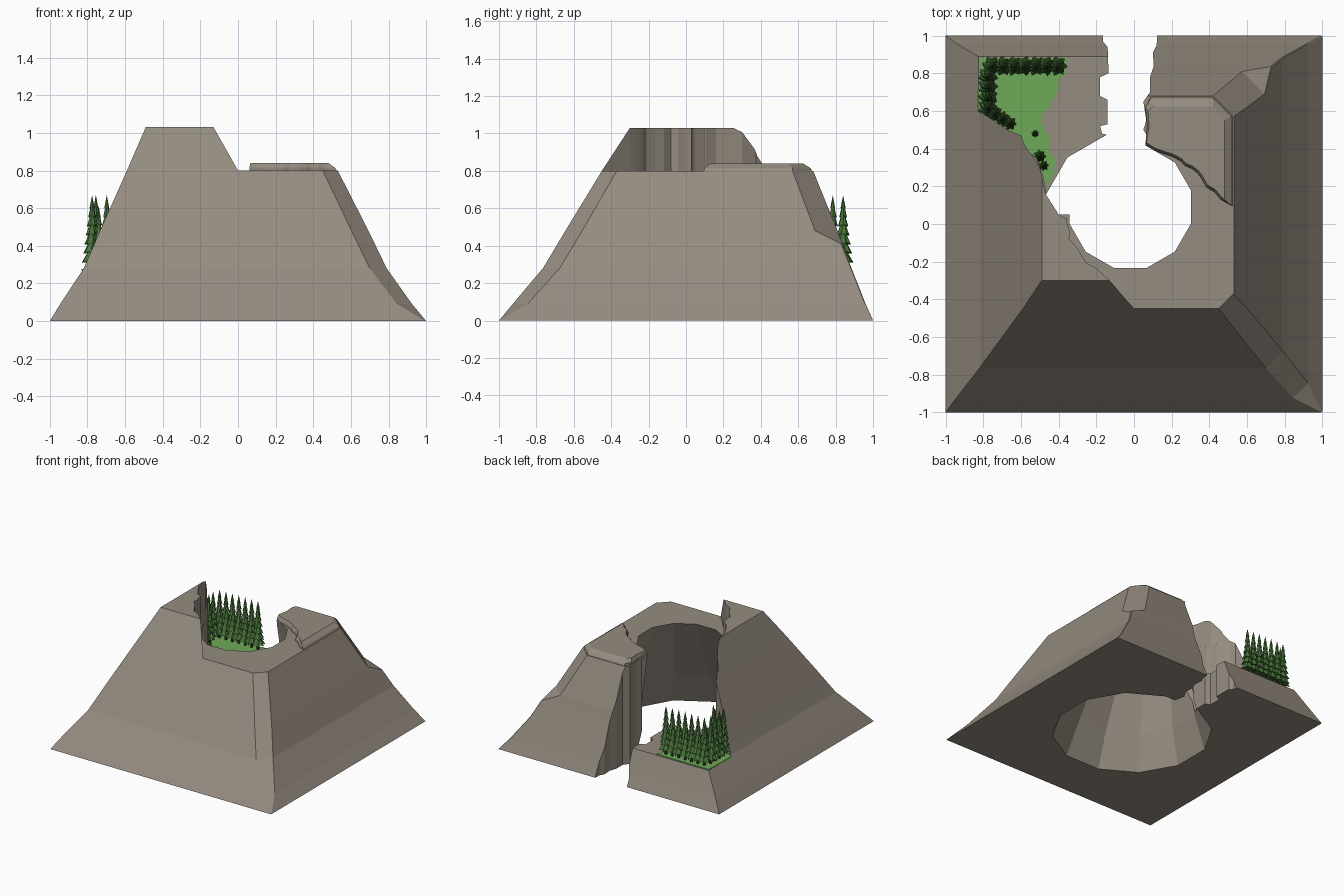
import bpy, bmesh, math, random
from mathutils import Vector

random.seed(4)
if "Cube" in bpy.data.objects:
    bpy.data.objects.remove(bpy.data.objects["Cube"], do_unlink=True)


def material(name, rgb):
    m = bpy.data.materials.new(name)
    m.use_nodes = True
    m.diffuse_color = (*rgb, 1)
    m.node_tree.nodes["Principled BSDF"].inputs["Base Color"].default_value = (*rgb, 1)
    return m


ROCK = material("grey brown rock", (0.30, 0.262, 0.216))
GRASS = material("grass green", (0.155, 0.40, 0.095))
NEEDLE = material("conifer green", (0.07, 0.19, 0.045))
BARK = material("dark bark", (0.05, 0.037, 0.025))


def loft(name, rings, mat):
    """Closed solid through rings that share one point count."""
    bm = bmesh.new()
    loops = [[bm.verts.new(p) for p in ring] for ring in rings]
    for a, b in zip(loops, loops[1:]):
        for i in range(len(a)):
            j = (i + 1) % len(a)
            bm.faces.new((a[i], a[j], b[j], b[i]))
    bm.faces.new(loops[0][::-1])
    bm.faces.new(loops[-1])
    bmesh.ops.triangulate(bm, faces=bm.faces[:])
    bmesh.ops.recalc_face_normals(bm, faces=bm.faces[:])
    me = bpy.data.meshes.new(name)
    bm.to_mesh(me)
    bm.free()
    me.materials.append(mat)
    ob = bpy.data.objects.new(name, me)
    bpy.context.collection.objects.link(ob)
    return ob


def flat(points, z):
    return [(x, y, z) for x, y in points]


def prism(name, points, low, high, mat=ROCK):
    return loft(name, [flat(points, low), flat(points, high)], mat)


def jag(points, steps, amount):
    """Break a polyline into a ragged one."""
    out = []
    for a, b in zip(points, points[1:]):
        a, b = Vector(a), Vector(b)
        side = Vector((a.y - b.y, b.x - a.x)).normalized()
        out.append(tuple(a))
        for k in range(1, steps):
            p = a.lerp(b, k / steps) + side * random.uniform(-amount, amount)
            out.append(tuple(p))
    return out + [tuple(points[-1])]


def carve(target, cutter):
    mod = target.modifiers.new("carve", "BOOLEAN")
    mod.operation, mod.solver, mod.object = "DIFFERENCE", "EXACT", cutter
    cutter.hide_render = True
    bpy.context.view_layer.objects.active = target
    bpy.ops.object.modifier_apply(modifier=mod.name)
    bpy.data.objects.remove(cutter, do_unlink=True)


# Mountain body: left, right, front, back extents and two right-hand chamfers by height
levels = [
    (0.00, -1.00, 1.00, -1.00, 1.00, .004, .004),
    (0.09, -.945, .925, -.925, .96, .08, .004),
    (0.28, -.82, .79, -.765, .885, .09, .004),
    (0.41, -.763, .727, -.687, .835, .09, .006),
    (0.48, -.733, .693, -.645, .81, .09, .12),
    (0.80, -.59, .53, -.45, .68, .08, .11),
    (1.03, -.49, .41, -.30, .58, .08, .10),
]
rings = [flat([(l, f), (r - cf, f), (r, f + cf), (r, b - cb), (r - cb, b), (l, b)], z)
         for z, l, r, f, b, cf, cb in levels]
mountain = loft("mountain", rings, ROCK)

# Crater shaft, narrowing upward
shaft = []
for z, radius, cx, cy in [(-.1, .637, 0, -.03), (.27, .5, 0, 0),
                          (.8, .335, -.02, .09), (1.2, .22, -.03, .15)]:
    angles = [math.radians(15 + 30 * k) for k in range(12)]
    shaft.append([(cx + radius * math.cos(a), cy + radius * math.sin(a), z) for a in angles])
carve(mountain, loft("shaft_cutter", shaft, ROCK))

# Lower plateau on the left side of the peak
peak_edge = jag([(-.13, -.30), (-.25, -.21), (-.345, -.08), (-.36, .03),
                 (-.41, .08), (-.47, .16)], 3, .012)
ledge = [(.087, -.55), (0, -.45)] + peak_edge
ledge += [(-.5, .3), (-.6, .47), (-.83, .6), (-1.1, .75), (-1.1, 1.1), (1.1, 1.1), (1.1, -.55)]
carve(mountain, prism("plateau_cutter", ledge, .80, 1.2))

# Sunken terrace in the back right corner
cliff = jag([(-.83, .6), (-.6, .47), (-.5, .3), (-.47, .16)], 4, .012)
terrace = [(-1.1, .75)] + cliff + [(-.40, .05), (-.2, .05), (0, .1), (0, 1.1), (-1.1, 1.1)]
carve(mountain, prism("terrace_cutter", terrace, .27, 1.3))

# Ragged gully through the back
gully = [(-.04, .2), (.06, .38), (.06, .42), (.075, .46), (.05, .50), (.065, .55), (.05, .65),
         (.085, .70), (.085, .78), (.105, .84), (.10, .91), (.12, .95), (.13, 1.1),
         (-.165, 1.1), (-.165, .97), (-.14, .94), (-.135, .80), (-.18, .78), (-.18, .68),
         (-.14, .66), (-.14, .53), (-.18, .52), (-.17, .48), (-.13, .47)]
carve(mountain, prism("gully_cutter", gully, -.2, 1.3))

# Raised cap on the lower plateau
rim = jag([(.06, .42), (.2, .36), (.27, .31), (.36, .24), (.46, .13)], 3, .014)
cap_low = rim + [(.53, .09), (.53, .57), (.42, .68), (.088, .68), (.06, .62), (.07, .52)]
cap_mid = rim + [(.515, .10), (.515, .57), (.42, .665), (.088, .665), (.06, .62), (.07, .52)]
cap_top = [(x + .006, y + .012) for x, y in rim]
cap_top += [(.48, .13), (.48, .55), (.42, .625), (.10, .625), (.075, .60), (.08, .52)]
loft("plateau_cap", [flat(cap_low, .79), flat(cap_mid, .815), flat(cap_top, .84)], ROCK)

# Grass on the terrace
fringe = jag([(-.47, .17), (-.42, .32), (-.45, .45), (-.49, .56), (-.43, .66),
              (-.39, .78), (-.35, .883)], 5, .014)
meadow = fringe + [(-.823, .883)] + cliff[:-1]
prism("meadow", meadow, .268, .276, GRASS)


def conifer_mesh():
    """Trunk and stacked, ragged cones of unit height."""
    bm = bmesh.new()
    tiers, points = 7, 14
    for t in range(tiers):
        u = t / tiers
        low, high = .10 + .84 * u, min(1, .34 + .84 * u)
        radius = .135 * (1 - u) + .02
        tip = bm.verts.new((0, 0, high))
        base = bm.verts.new((0, 0, low + .04))
        ring = []
        for k in range(points):
            a = math.tau * (k + t * .5) / points
            s = radius * (1 if k % 2 else .68)
            z = low + (0 if k % 2 else .03)
            ring.append(bm.verts.new((s * math.cos(a), s * math.sin(a), z)))
        for k in range(points):
            n = ring[(k + 1) % points]
            bm.faces.new((ring[k], n, tip))
            bm.faces.new((n, ring[k], base))
    green = len(bm.faces)
    bmesh.ops.create_cone(bm, cap_ends=True, segments=6, radius1=.03, radius2=.02, depth=.24)
    bm.faces.ensure_lookup_table()
    trunk = bm.faces[green:]
    for f in trunk:
        f.material_index = 1
    for v in {v for f in trunk for v in f.verts}:
        v.co.z += .12
    me = bpy.data.meshes.new("conifer")
    bm.to_mesh(me)
    bm.free()
    me.materials.append(NEEDLE)
    me.materials.append(BARK)
    return me


# Conifers along the terrace edge, smaller toward the crater
spots = [(-.755 + .058 * k, .84, .40) for k in range(7)]
spots += [(-.775, .62 + .055 * k, .40) for k in range(4)]
spots += [(-.74, .585, .34), (-.70, .56, .30), (-.66, .535, .27),
          (-.525, .48, .14), (-.50, .36, .25), (-.48, .31, .2)]
conifer = conifer_mesh()
for i, (x, y, height) in enumerate(spots):
    tree = bpy.data.objects.new(f"conifer_{i + 1}", conifer)
    tree.location = (x, y, .27)
    tree.scale = (height * .9, height * .9, height)
    tree.rotation_euler.z = random.uniform(0, math.tau)
    bpy.context.collection.objects.link(tree)
